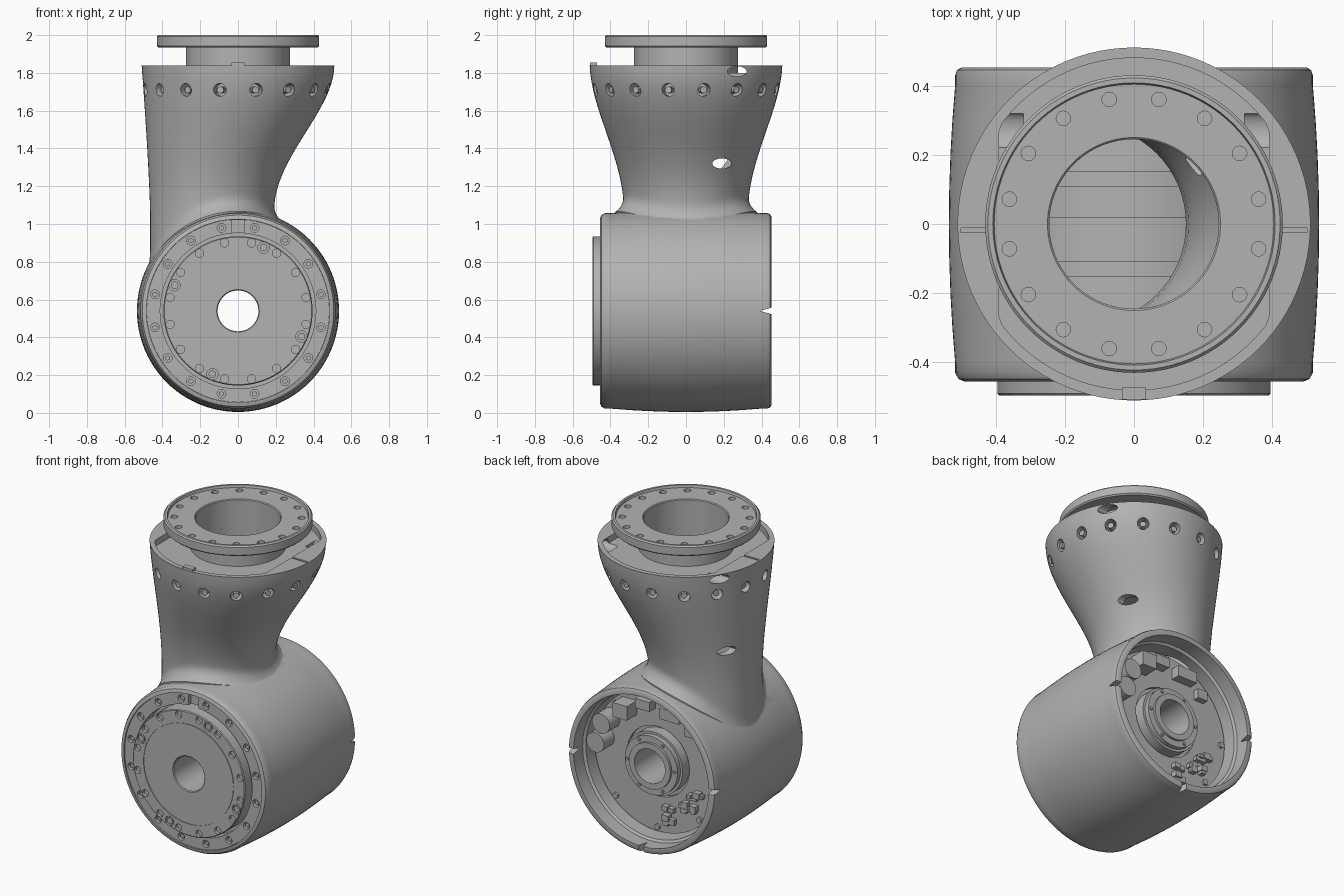
import bpy, bmesh, random
from math import sin, cos, pi, sqrt, radians
from mathutils import Matrix, Vector

if "Cube" in bpy.data.objects:
    bpy.data.objects.remove(bpy.data.objects["Cube"])

ZC, R = 0.54, 0.535          # barrel axis height and radius
TOP = 1.84                   # top of the neck
ALONG_Y = Matrix.Translation((0, 0, ZC)) @ Matrix.Rotation(-pi / 2, 4, 'X')
STEPS16 = [(i + 0.5) * pi / 8 for i in range(16)]

grey = bpy.data.materials.new("cast_grey")
grey.use_nodes = True
grey.diffuse_color = (0.45, 0.45, 0.45, 1)
grey.node_tree.nodes["Principled BSDF"].inputs["Base Color"].default_value = grey.diffuse_color


def finish(bm, name):
    bmesh.ops.recalc_face_normals(bm, faces=bm.faces)
    mesh = bpy.data.meshes.new(name)
    bm.to_mesh(mesh)
    bm.free()
    mesh.materials.append(grey)
    ob = bpy.data.objects.new(name, mesh)
    bpy.context.scene.collection.objects.link(ob)
    return ob


def skin(name, rings, closed=False):
    """Join rings of points into a solid, capped or closed on itself."""
    bm = bmesh.new()
    loops = [[bm.verts.new(p) for p in ring] for ring in rings]
    n = len(loops[0])
    for a, b in zip(loops, loops[1:] + (loops[:1] if closed else [])):
        for i in range(n):
            j = (i + 1) % n
            bm.faces.new((a[i], a[j], b[j], b[i]))
    if not closed:
        bm.faces.new(loops[0])
        bm.faces.new(loops[-1])
    return finish(bm, name)


def lathe(name, profile, matrix=Matrix(), closed=True, segs=96):
    angles = [2 * pi * i / segs for i in range(segs)]
    return skin(name, [[matrix @ Vector((r * cos(a), r * sin(a), h)) for a in angles]
                       for r, h in profile], closed)


def tube(name, r0, r1, h0, h1, matrix=Matrix()):
    return lathe(name, [(r0, h0), (r1, h0), (r1, h1), (r0, h1)], matrix)


def rods(name, matrices, radius, depth, segs=20):
    """Many cylinders along local z in one object."""
    bm = bmesh.new()
    for m in matrices:
        bmesh.ops.create_cone(bm, cap_ends=True, segments=segs, radius1=radius,
                              radius2=radius, depth=depth, matrix=m)
    return finish(bm, name)


def boxes(name, items):
    """Many boxes given as (centre, size)."""
    bm = bmesh.new()
    for c, s in items:
        bmesh.ops.create_cube(bm, size=1, matrix=Matrix.Translation(c) @ Matrix.Diagonal((*s, 1)))
    return finish(bm, name)


def boolean(target, other, op='DIFFERENCE'):
    mod = target.modifiers.new("boolean", 'BOOLEAN')
    mod.operation, mod.object, mod.solver = op, other, 'EXACT'
    bpy.context.view_layer.objects.active = target
    bpy.ops.object.modifier_apply(modifier=mod.name)
    bpy.data.objects.remove(other)


def ring_spots(radius, h, matrix=Matrix(), angles=STEPS16):
    return [matrix @ Matrix.Translation((radius * cos(a), radius * sin(a), h)) for a in angles]


# Neck: circular sections that lean and flare upward, with a fillet onto the barrel
def section(z):
    t = min(max((z - 1.05) / 0.79, 0), 1)
    s = t ** 1.1
    right = 0.19 + 0.32 * s * s * (3 - 2 * s)
    left = -0.465 - 0.045 * t ** 1.3
    return (left + right) / 2, (right - left) / 2


def neck_column(a):
    cx, r = section(1.0)
    flare = 0.055 * (1 - max(0, (cx + r * cos(a)) / R * cos(a)))
    foot = ZC + sqrt(R * R - (cx + (r + flare) * cos(a)) ** 2) - 0.008
    zs = [0.6] + [foot + (TOP - foot) * (k / 28) ** 1.6 for k in range(29)]
    pts = []
    for z in zs:
        c, rad = section(z)
        rad += flare * max(0, 1 - max(0, z - foot) / 0.09) ** 2.2
        pts.append((c + rad * cos(a), rad * sin(a), z))
    return pts


columns = [neck_column(2 * pi * i / 96) for i in range(96)]
neck = skin("neck", list(zip(*columns)))

# Barrel housing, slightly bulged, with rounded rims
profile = [(0.47, -0.455), (0.49, -0.455), (0.507, -0.448), (0.517, -0.43)]
profile += [(0.517 + 0.018 * (1 - (y / 0.4) ** 2), y) for y in [-0.4 + 0.1 * k for k in range(9)]]
profile += [(0.517, 0.43), (0.512, 0.445), (0.5, 0.452), (0.48, 0.452)]
housing = lathe("housing", profile, ALONG_Y, closed=False)
boolean(housing, neck, 'UNION')
boolean(housing, lathe("cavity", [(0.485, -0.6), (0.485, -0.4), (0.46, -0.39), (0.46, 0.35),
                                  (0.475, 0.36), (0.475, 0.6)], ALONG_Y, closed=False))

# Hollow neck and recessed top
inner = []
for k in range(15):
    z = 0.62 + 1.04 * k / 14
    c, r = section(z)
    inner.append([(c + (r - 0.04) * cos(pi * i / 32), (r - 0.04) * sin(pi * i / 32), z)
                  for i in range(64)])
boolean(housing, skin("neck_cavity", inner))
boolean(housing, rods("bore", [Matrix.Translation((0, 0, 1.75))], 0.245, 0.4, 64))
flat = [(max(-0.39, min(0.39, 0.48 * cos(pi * i / 48))), 0.48 * sin(pi * i / 48)) for i in range(96)]
boolean(housing, skin("recess", [[(x, y, z) for x, y in flat] for z in (1.8, 1.9)]))
boolean(housing, boxes("slits", [((s * 0.44, -0.018, TOP), (0.12, 0.014, 0.05)) for s in (-1, 1)]))

# Radial screw holes around the neck and oval access holes at the sides
radial = [Matrix.Rotation(a, 4, 'Z') @ Matrix.Translation((0.48, 0, 1.71)) @ Matrix.Rotation(pi / 2, 4, 'Y')
          for a in STEPS16]
boolean(housing, rods("screw_holes", radial, 0.034, 0.14))
side = Matrix.Rotation(pi / 2, 4, 'Y')
oval = Matrix.Diagonal((1, 1.9, 1, 1))
boolean(housing, rods("access_holes", [
    Matrix.Translation((s * x, y, z)) @ side @ oval
    for s in (-1, 1) for x, y, z in ((0.47, 0.27, 1.808), (0.3, 0.19, 1.32))], 0.027, 0.3))

# Wedge notches in the rear rim at both sides and below
for a in (0, pi / 2, pi):
    m = ALONG_Y @ Matrix.Rotation(a, 4, 'Z')
    boolean(housing, skin("notch", [[m @ Vector(p) for p in ((r, -0.022, 0.47), (r, 0.022, 0.47), (r, 0, 0.39))]
                                    for r in (0.44, 0.58)]))

key = boxes("neck_key", [((0, -0.49, 1.84), (0.07, 0.035, 0.03))])
screws = rods("neck_screws", [Matrix.Rotation(a, 4, 'Z') @ Matrix.Translation((0.45, 0, 1.71)) @ side
                              for a in STEPS16], 0.018, 0.06, 12)

# Output flange on its column
flange = lathe("output_flange", [(0.245, 1.74), (0.275, 1.74), (0.275, 1.935), (0.422, 1.935), (0.43, 1.943),
                                 (0.43, 1.992), (0.422, 2.0), (0.408, 2.0), (0.404, 1.985), (0.25, 1.985),
                                 (0.245, 1.98)])
boolean(flange, rods("flange_holes", ring_spots(0.367, 1.985), 0.021, 0.05))

# Front ring with bolts and a slot at the top
ring = tube("front_ring", 0.412, 0.484, -0.447, -0.38, ALONG_Y)
boolean(ring, rods("ring_holes", ring_spots(0.448, -0.45, ALONG_Y), 0.023, 0.05))
boolean(ring, boxes("ring_slot", [((0, -0.45, 0.985), (0.07, 0.06, 0.07))]))
ring_bolts = rods("ring_bolts", ring_spots(0.448, -0.425, ALONG_Y), 0.014, 0.024, 6)

# Front drive disc with a thin groove, holes and four screws
disc = lathe("drive_disc", [(0.108, -0.38), (0.395, -0.38), (0.395, -0.49), (0.39, -0.495), (0.318, -0.495),
                            (0.318, -0.491), (0.314, -0.491), (0.314, -0.495), (0.113, -0.495), (0.108, -0.49)],
             ALONG_Y)
boolean(disc, rods("disc_holes", ring_spots(0.367, -0.495, ALONG_Y), 0.022, 0.04))
quad = [radians(22 + 90 * k) for k in range(4)]
boolean(disc, rods("disc_pockets", ring_spots(0.362, -0.495, ALONG_Y, quad), 0.03, 0.03))
disc_screws = rods("disc_screws", ring_spots(0.362, -0.485, ALONG_Y, quad), 0.02, 0.016, 16)

# Motor body, circuit board and hollow hub behind it
motor = lathe("motor_body", [(0.108, -0.38), (0.43, -0.38), (0.43, -0.15), (0.41, -0.15), (0.41, -0.11),
                             (0.43, -0.11), (0.43, 0.02), (0.425, 0.02), (0.425, 0.11), (0.41, 0.11),
                             (0.41, 0.15), (0.43, 0.15), (0.43, 0.25), (0.108, 0.25)], ALONG_Y)
board = tube("circuit_board", 0.22, 0.445, 0.26, 0.28, ALONG_Y)
hub = lathe("hub", [(0.108, 0.25), (0.2, 0.25), (0.2, 0.32), (0.185, 0.32), (0.185, 0.35), (0.145, 0.35),
                    (0.145, 0.365), (0.108, 0.365)], ALONG_Y)
hub_screws = rods("hub_screws", ring_spots(0.166, 0.352, ALONG_Y, [k * pi / 3 for k in range(6)]), 0.01, 0.012, 8)

# Parts on the board
turn = Matrix.Rotation(pi / 2, 4, 'X')
capacitors = rods("capacitors", [Matrix.Translation((x, 0.33, ZC + z)) @ turn
                                 for x, z in ((0.33, 0.19), (0.37, 0.06))], 0.062, 0.11, 32)
random.seed(4)
chips = [((0.2, 0.33, ZC + 0.3), (0.1, 0.1, 0.09)), ((0.07, 0.31, ZC + 0.36), (0.1, 0.06, 0.06)),
         ((-0.12, 0.31, ZC + 0.34), (0.14, 0.06, 0.07)), ((-0.25, 0.3, ZC + 0.26), (0.07, 0.04, 0.06))]
for k in range(16):
    a, r = random.uniform(3.5, 4.6), random.uniform(0.27, 0.39)
    w = random.uniform(0.02, 0.05)
    chips.append(((r * cos(a), 0.29, ZC + r * sin(a)), (w, random.uniform(0.03, 0.06), w * 0.8)))
chip_parts = boxes("board_components", chips)
posts = rods("board_screws", ring_spots(0.415, 0.285, ALONG_Y, [k * pi / 4 for k in range(8)]), 0.018, 0.02, 12)

# Smooth shading with sharp edges kept
for ob in list(bpy.context.scene.objects):
    if ob.type == 'MESH':
        bpy.ops.object.select_all(action='DESELECT')
        ob.select_set(True)
        bpy.context.view_layer.objects.active = ob
        bpy.ops.object.shade_smooth_by_angle(angle=radians(32))
